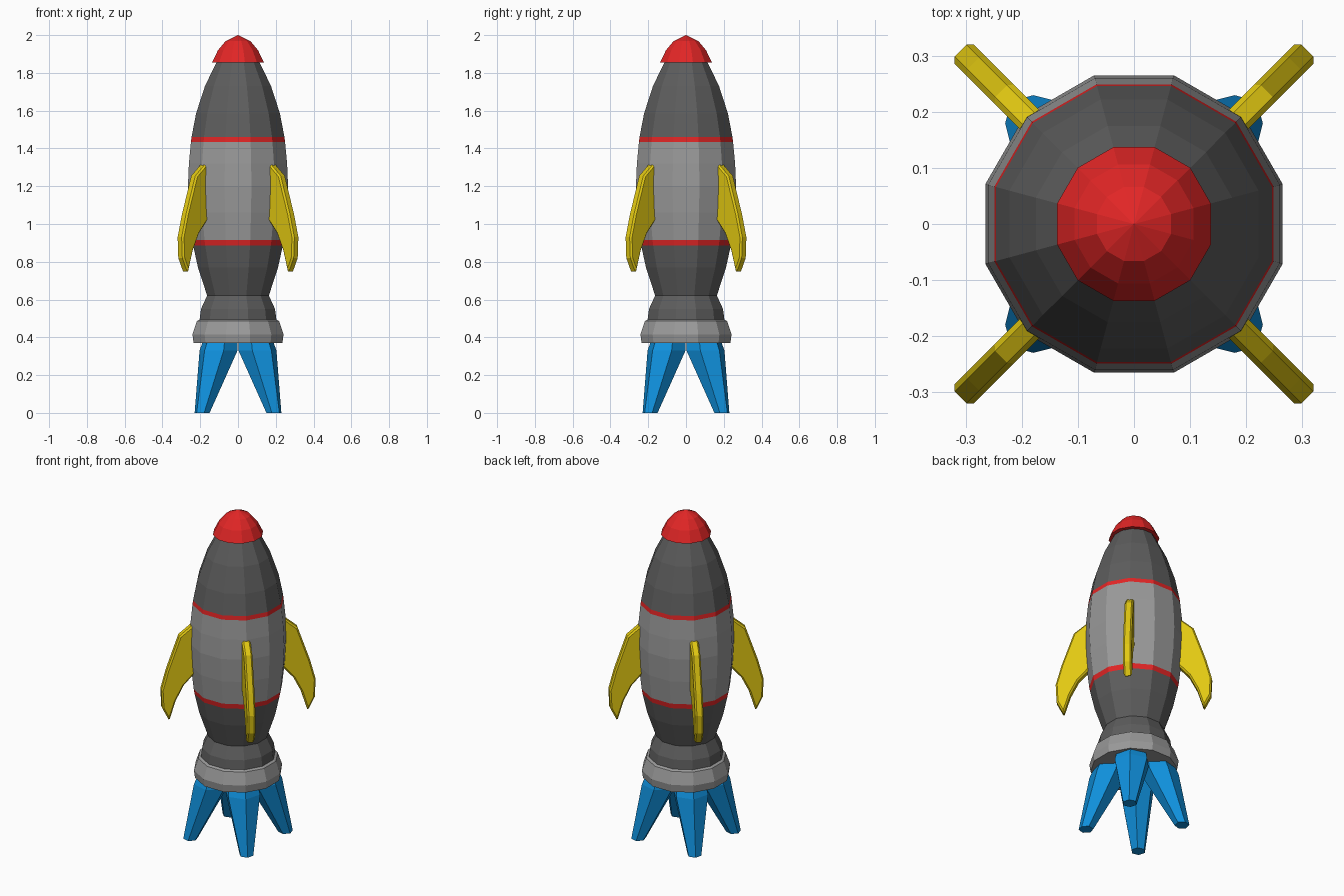
import bpy, bmesh, math
from mathutils import Matrix

cube = bpy.data.objects.get("Cube")
if cube:
    bpy.data.objects.remove(cube, do_unlink=True)


def material(name, color):
    mat = bpy.data.materials.new(name)
    mat.use_nodes = True
    mat.diffuse_color = (*color, 1)
    mat.node_tree.nodes["Principled BSDF"].inputs["Base Color"].default_value = (*color, 1)
    return mat


RED = material("red", (0.76, 0.019, 0.019))
DARK = material("dark_grey", (0.11, 0.11, 0.11))
LIGHT = material("light_grey", (0.32, 0.32, 0.32))
YELLOW = material("yellow", (0.76, 0.58, 0.006))
BLUE = material("blue", (0.005, 0.28, 0.72))

SIDES = 12


def finish(name, bm, mats):
    bmesh.ops.recalc_face_normals(bm, faces=bm.faces)
    mesh = bpy.data.meshes.new(name)
    bm.to_mesh(mesh)
    bm.free()
    for mat in mats:
        mesh.materials.append(mat)
    obj = bpy.data.objects.new(name, mesh)
    bpy.context.collection.objects.link(obj)
    return obj


def ring(bm, x, y, z, radius, sides, start):
    """One horizontal polygon of vertices."""
    angles = [start + math.tau * i / sides for i in range(sides)]
    return [bm.verts.new((x + radius * math.cos(a), y + radius * math.sin(a), z)) for a in angles]


def loft(bm, rings):
    """Join successive rings with quads and close both ends."""
    for low, high in zip(rings, rings[1:]):
        n = len(low)
        for i in range(n):
            j = (i + 1) % n
            bm.faces.new((low[i], low[j], high[j], high[i]))
    bm.faces.new(rings[0])
    bm.faces.new(rings[-1])


def lathe(name, profile, mats, pick=lambda z: 0):
    """Turn a (flat radius, height) profile into a faceted solid."""
    bm = bmesh.new()
    scale = 1 / math.cos(math.pi / SIDES)
    loft(bm, [ring(bm, 0, 0, z, r * scale, SIDES, math.pi / SIDES) for r, z in profile])
    bmesh.ops.remove_doubles(bm, verts=bm.verts, dist=0.0002)
    for face in bm.faces:
        face.material_index = pick(face.calc_center_median().z)
    return finish(name, bm, mats)


# Hull: dark ends, light middle and two red stripes
def hull_colour(z):
    if 0.885 < z < 0.915 or 1.435 < z < 1.46:
        return 2
    return 1 if 0.915 < z < 1.435 else 0


lathe("hull", [(0.163, 0.62), (0.212, 0.77), (0.237, 0.885), (0.242, 0.915),
               (0.258, 1.06), (0.265, 1.2), (0.26, 1.32), (0.249, 1.435),
               (0.246, 1.46), (0.222, 1.585), (0.175, 1.73), (0.112, 1.86)],
      [DARK, LIGHT, RED], hull_colour)

# Nose cap
lathe("nose_cap", [(0.137, 1.855), (0.106, 1.92), (0.066, 1.968), (0.0001, 2.0)], [RED])

# Engine skirt and exhaust collar
lathe("engine_skirt", [(0.203, 0.495), (0.196, 0.55), (0.163, 0.622)], [DARK])
lathe("exhaust_collar", [(0.235, 0.37), (0.241, 0.415), (0.217, 0.487), (0.19, 0.5)], [LIGHT])

# Fin outline as (distance from axis, height)
FIN = [(0.23, 1.325), (0.26, 1.318), (0.335, 1.255), (0.405, 1.05), (0.437, 0.93),
       (0.432, 0.82), (0.392, 0.74), (0.355, 0.86), (0.31, 0.95), (0.23, 1.04)]
HALF_THICKNESS = 0.024

# Leg rings as (diagonal offset, height, radius)
LEG = [(0.19, 0, 0.041), (0.103, 0.33, 0.104), (0.092, 0.4, 0.09)]

for k, corner in enumerate(("back_left", "back_right", "front_right", "front_left")):
    angle = math.pi / 4 + k * math.pi / 2
    turn = Matrix.Rotation(angle, 4, "Z")

    # Swept fin with chamfered rim
    bm = bmesh.new()
    sides = [[bm.verts.new((r, y, z)) for r, z in FIN] for y in (-HALF_THICKNESS, HALF_THICKNESS)]
    loft(bm, sides)
    bm.transform(turn)
    fin = finish("fin_" + corner, bm, [YELLOW])
    bevel = fin.modifiers.new("chamfer", "BEVEL")
    bevel.width = 0.009
    bevel.segments = 1
    bevel.limit_method = "ANGLE"
    bevel.angle_limit = math.radians(80)

    # Splayed six-sided leg
    bm = bmesh.new()
    loft(bm, [ring(bm, d * math.sqrt(2), 0, z, radius, 6, 0) for d, z, radius in LEG])
    bm.transform(turn)
    finish("leg_" + corner, bm, [BLUE])
